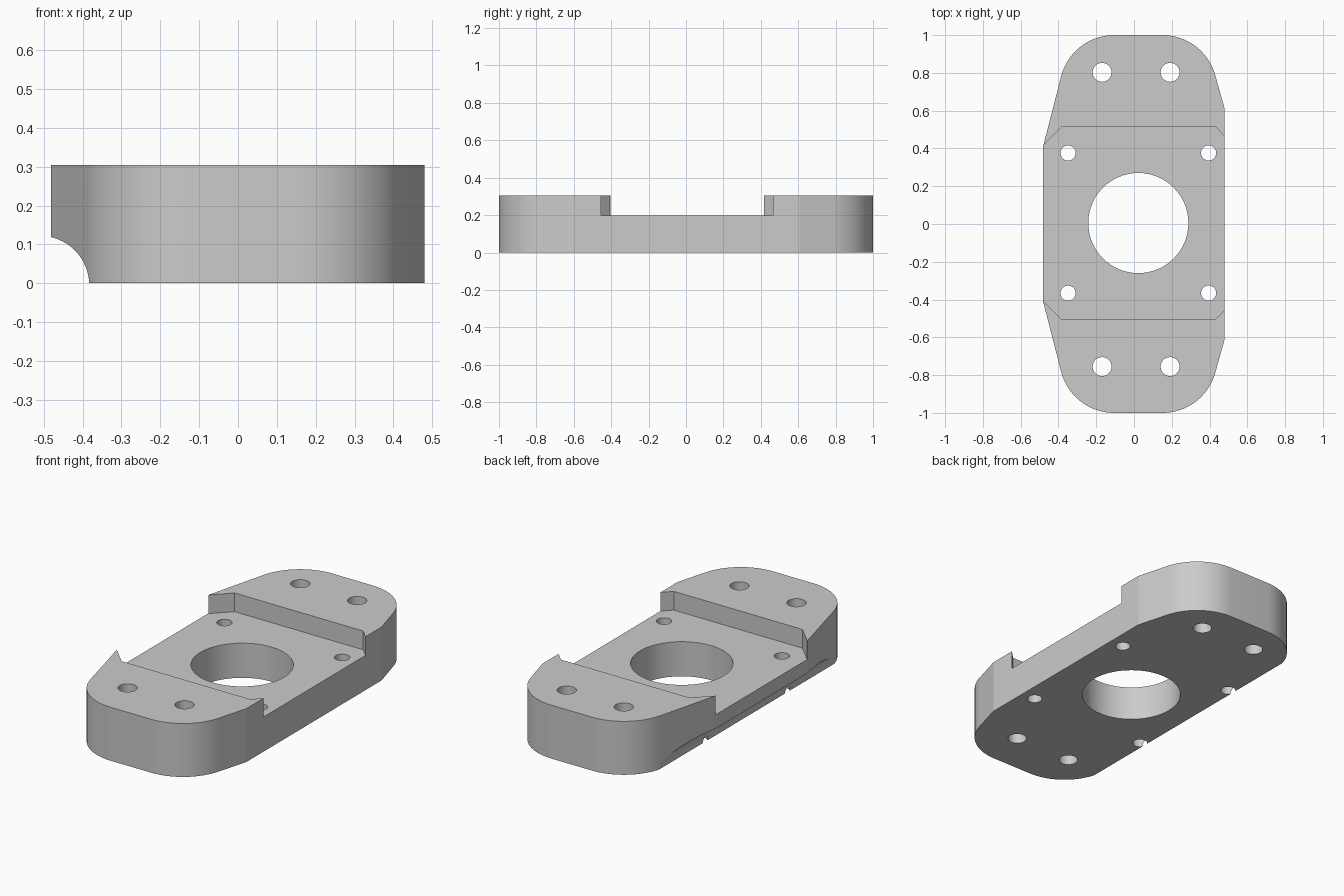
import bpy
import bmesh
from math import sin, cos, radians
from mathutils import Matrix, Vector

default = bpy.data.objects.get("Cube")
if default:
    bpy.data.objects.remove(default, do_unlink=True)

HEIGHT, FLOOR = 0.305, 0.198      # full thickness and pocket floor
CX, CY = 0.023, 0.005             # centre of the hole pattern

grey = bpy.data.materials.new("plain grey")
grey.use_nodes = True
grey.diffuse_color = (0.6, 0.6, 0.6, 1)
grey.node_tree.nodes["Principled BSDF"].inputs["Base Color"].default_value = (0.6, 0.6, 0.6, 1)


def prism(name, outline, z0, z1, matrix=Matrix()):
    """Extrude a counter-clockwise outline from z0 to z1."""
    bm = bmesh.new()
    base = bm.faces.new([bm.verts.new((x, y, z0)) for x, y in outline])
    top = bmesh.ops.extrude_face_region(bm, geom=[base])["geom"]
    bmesh.ops.translate(bm, vec=Vector((0, 0, z1 - z0)),
                        verts=[v for v in top if isinstance(v, bmesh.types.BMVert)])
    bmesh.ops.recalc_face_normals(bm, faces=bm.faces)
    bm.transform(matrix)
    mesh = bpy.data.meshes.new(name)
    bm.to_mesh(mesh)
    bm.free()
    mesh.materials.append(grey)
    obj = bpy.data.objects.new(name, mesh)
    bpy.context.collection.objects.link(obj)
    return obj


def arc(x, y, r, start, end, steps):
    angles = [radians(start + (end - start) * i / steps) for i in range(steps + 1)]
    return [(x + r * cos(a), y + r * sin(a)) for a in angles]


def circle(x, y, r, steps=64):
    return arc(x, y, r, 0, 360, steps)[:-1]


# Plate outline: rounded ends, tapered shoulders, right side trimmed straight
R, HALF = 0.29, 0.128
back = [(0.48, 0.61)]
back += arc(CX + HALF, 1 - R, R, 14, 90, 16)
back += arc(CX - HALF, 1 - R, R, 90, 166, 16)
back += [(-0.482, 0.407)]
front = [(x, -y) for x, y in reversed(back)]
plate = prism("mounting_plate", back + front, 0, HEIGHT)

# Pocket across the middle with angled corners at its open ends
pocket = [(0.6, 0.34), (0.43, 0.51), (-0.382, 0.51), (-0.6, 0.292)]
pocket = [(x, y + CY) for x, y in pocket] + [(x, CY - y) for x, y in reversed(pocket)]
cutters = [prism("pocket_cutter", pocket, FLOOR, 0.5)]

# Rounded groove along the lower left-hand edge
along_y = Matrix.Rotation(radians(90), 4, "X")
cutters.append(prism("groove_cutter", circle(-0.51, -0.005, 0.127), -1.2, 1.2, along_y))

# Bore, four pocket holes and four end holes
holes = [(CX, CY, 0.265)]
for side in (-1, 1):
    holes += [(CX + side * 0.372, CY + s * 0.371, 0.04) for s in (-1, 1)]
    holes += [(0.011 + side * 0.18, y, 0.05) for y in (-0.755, 0.803)]
for x, y, r in holes:
    cutters.append(prism("hole_cutter", circle(x, y, r), -0.2, 0.6))

# Cut the plate, keep the finished mesh and discard the cutters
for cutter in cutters:
    cutter.hide_render = True
    mod = plate.modifiers.new(cutter.name, "BOOLEAN")
    mod.operation, mod.solver, mod.object = "DIFFERENCE", "EXACT", cutter
bpy.context.view_layer.update()
graph = bpy.context.evaluated_depsgraph_get()
cut_mesh = bpy.data.meshes.new_from_object(plate.evaluated_get(graph))
plate.modifiers.clear()
plate.data = cut_mesh
for cutter in cutters:
    bpy.data.objects.remove(cutter, do_unlink=True)

# Smooth the round walls only
bpy.ops.object.select_all(action="DESELECT")
plate.select_set(True)
bpy.context.view_layer.objects.active = plate
bpy.ops.object.shade_smooth_by_angle(angle=radians(10))
